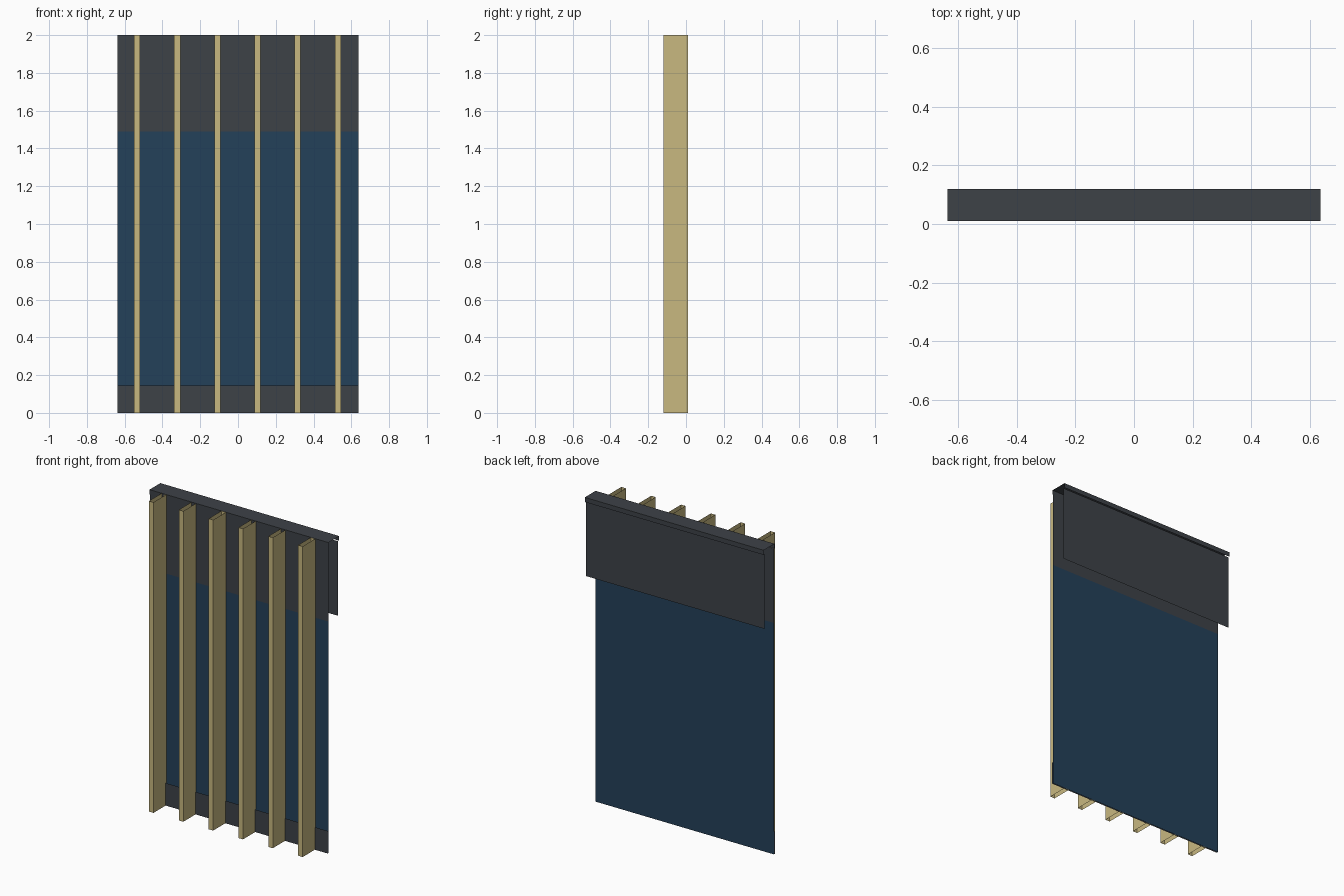
import bpy
from mathutils import Vector

cube = bpy.data.objects.get("Cube")
if cube:
    bpy.data.objects.remove(cube, do_unlink=True)


def material(name, rgb):
    mat = bpy.data.materials.new(name)
    mat.use_nodes = True
    mat.diffuse_color = (*rgb, 1)
    bsdf = next(n for n in mat.node_tree.nodes if n.type == 'BSDF_PRINCIPLED')
    bsdf.inputs["Base Color"].default_value = (*rgb, 1)
    return mat


charcoal = material("charcoal", (0.048, 0.054, 0.064))
blue = material("deep blue", (0.017, 0.052, 0.100))
tan = material("tan", (0.578, 0.479, 0.216))


def sweep(name, profile, direction, mat, closed=False):
    """Sweep a profile along a direction into open-ended sheets."""
    near = [Vector(p) for p in profile]
    n = len(near)
    verts = near + [p + Vector(direction) for p in near]
    faces = [(i, (i + 1) % n, n + (i + 1) % n, n + i)
             for i in range(n if closed else n - 1)]
    mesh = bpy.data.meshes.new(name)
    mesh.from_pydata(verts, [], faces)
    mesh.materials.append(mat)
    obj = bpy.data.objects.new(name, mesh)
    bpy.context.collection.objects.link(obj)
    return obj


HALF = 0.637
HEIGHT = 2.0
SILL = 0.145
HEAD = 1.49
LIP = 1.97


def across(name, yz, mat):
    """Sheet running the full width, from a side profile."""
    return sweep(name, [(-HALF, y, z) for y, z in yz], (2 * HALF, 0, 0), mat)


# Glazing and the dark bands above and below it
across("glass_panel", [(0.012, HEAD), (0.012, 0)], blue)
across("bottom_band", [(0.004, SILL), (0.004, 0)], charcoal)
across("upper_panel", [(0.012, LIP), (0.012, HEAD)], charcoal)

# Back board and the channel-shaped coping on top
across("back_board", [(0.11, HEAD), (0.11, LIP)], charcoal)
across("top_coping", [(0.12, LIP), (0.12, HEIGHT), (0.01, HEIGHT), (0.01, LIP)], charcoal)

# Six hollow vertical fins
FRONT, BACK, HALF_FIN = -0.12, 0.01, 0.016
for i in range(6):
    x = -0.534 + 0.2125 * i
    outline = [(x - HALF_FIN, FRONT, 0), (x + HALF_FIN, FRONT, 0),
               (x + HALF_FIN, BACK, 0), (x - HALF_FIN, BACK, 0)]
    sweep(f"vertical_fin_{i + 1}", outline, (0, 0, HEIGHT), tan, closed=True)
